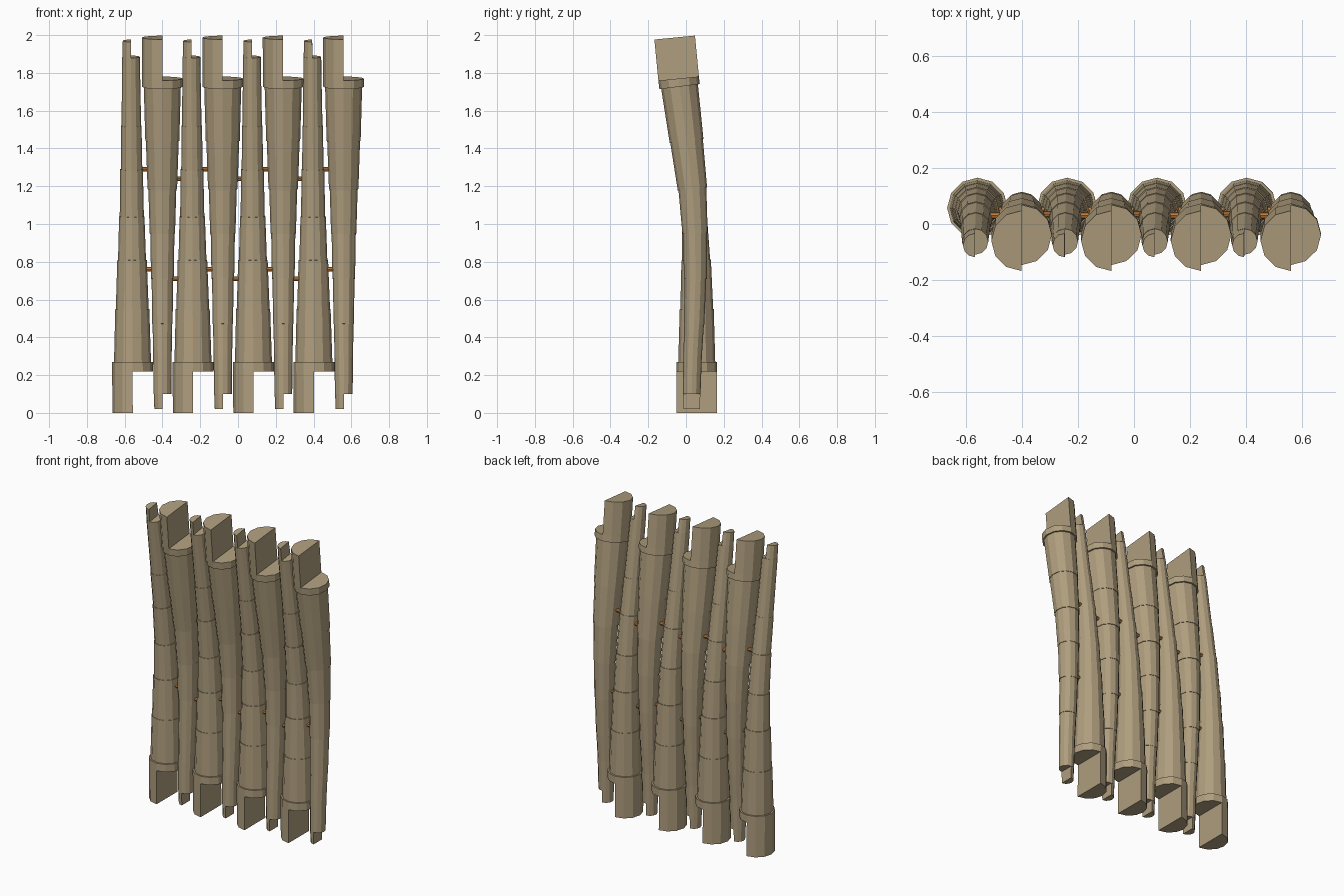
import bpy, bmesh, math
from mathutils import Vector

if "Cube" in bpy.data.objects:
    bpy.data.objects.remove(bpy.data.objects["Cube"])


def material(name, rgb):
    m = bpy.data.materials.new(name)
    m.diffuse_color = (*rgb, 1)
    m.use_nodes = True
    m.node_tree.nodes["Principled BSDF"].inputs["Base Color"].default_value = m.diffuse_color
    return m


WOOD = material("tan wood", (0.43, 0.342, 0.209))
PEG = material("orange peg", (0.52, 0.2, 0.045))
SIDES = 12


def finish(bm, name, mat):
    bmesh.ops.recalc_face_normals(bm, faces=bm.faces)
    me = bpy.data.meshes.new(name)
    bm.to_mesh(me)
    bm.free()
    me.materials.append(mat)
    ob = bpy.data.objects.new(name, me)
    bpy.context.collection.objects.link(ob)


def ring(bm, c, t, r, half=False):
    # cross-section across the log axis; half keeps only the -x side
    b = Vector((0, t.z, -t.y))
    if half:
        angles = [math.pi / 2 + 2 * math.pi * i / SIDES for i in range(SIDES // 2 + 1)]
    else:
        angles = [2 * math.pi * i / SIDES for i in range(SIDES)]
    return [bm.verts.new(c + Vector((1, 0, 0)) * (r * math.cos(a)) + b * (r * math.sin(a)))
            for a in angles]


def loft(bm, rings):
    for p, q in zip(rings, rings[1:]):
        n = len(p)
        for i in range(n):
            j = (i + 1) % n
            bm.faces.new((p[i], p[j], q[j], q[i]))
    bm.faces.new(rings[0])
    bm.faces.new(rings[-1])


def log(name, x0, x1, path, radii):
    # path runs thick end to thin end; the first and last spans are half-round tenons
    z0, z1 = path[0][1], path[-1][1]
    pts = [Vector((x0 + (x1 - x0) * (z - z0) / (z1 - z0), y, z)) for y, z in path]
    tan = []
    for i in range(len(pts)):
        d = pts[min(i + 1, len(pts) - 1)] - pts[max(i - 1, 0)]
        if d.z < 0:
            d = -d
        d.x = 0
        tan.append(d.normalized())
    bm = bmesh.new()
    # stepped body
    body = []
    for i, (ra, rb) in enumerate(radii[1:-1], 1):
        body.append(ring(bm, pts[i], tan[i], ra))
        body.append(ring(bm, pts[i + 1], tan[i + 1], rb))
    loft(bm, body)
    # half-round tenons
    for i in (0, len(radii) - 1):
        ra, rb = radii[i]
        loft(bm, [ring(bm, pts[i], tan[i], ra, True),
                  ring(bm, pts[i + 1], tan[i + 1], rb, True)])
    finish(bm, name, WOOD)


RADII = [(.108, .108), (.108, .108), (.098, .09), (.087, .078), (.074, .067),
         (.064, .06), (.057, .054), (.052, .049), (.049, .047), (.046, .043)]

# (y, z) along each log axis
UP = [(.057, 0), (.057, .22), (.057, .27), (.057, .55), (.054, .81), (.044, 1.04),
      (.02, 1.29), (-.012, 1.52), (-.04, 1.72), (-.063, 1.885), (-.076, 1.97)]
DOWN = [(-.06, 1.987), (-.039, 1.77), (-.034, 1.727), (.003, 1.44), (.034, 1.185), (.048, .95),
        (.05, .71), (.043, .47), (.035, .3), (.03, .1), (.03, .02)]


def peg(name, x, y, z):
    # square-ish dowel between neighbouring logs
    bm = bmesh.new()
    rs = []
    for xx in (x - .07, x + .07):
        rs.append([bm.verts.new((xx, y + .012 * math.cos(a), z + .012 * math.sin(a)))
                   for a in [math.pi / 4 * k for k in range(8)]])
    loft(bm, rs)
    finish(bm, name, PEG)


for k in range(4):
    xa = -.557 + .32 * k
    xb = -.401 + .32 * k
    log(f"upright_log_{k}", xa, xa - .01, UP, RADII)
    log(f"inverted_log_{k}", xb, xb + .001, DOWN, RADII)
    peg(f"peg_upper_{k}", xa + .075, .03, 1.29)
    peg(f"peg_lower_{k}", xa + .085, .05, .76)
    if k < 3:
        peg(f"peg_upper_gap_{k}", xb + .095, .035, 1.24)
        peg(f"peg_lower_gap_{k}", xb + .08, .05, .71)
